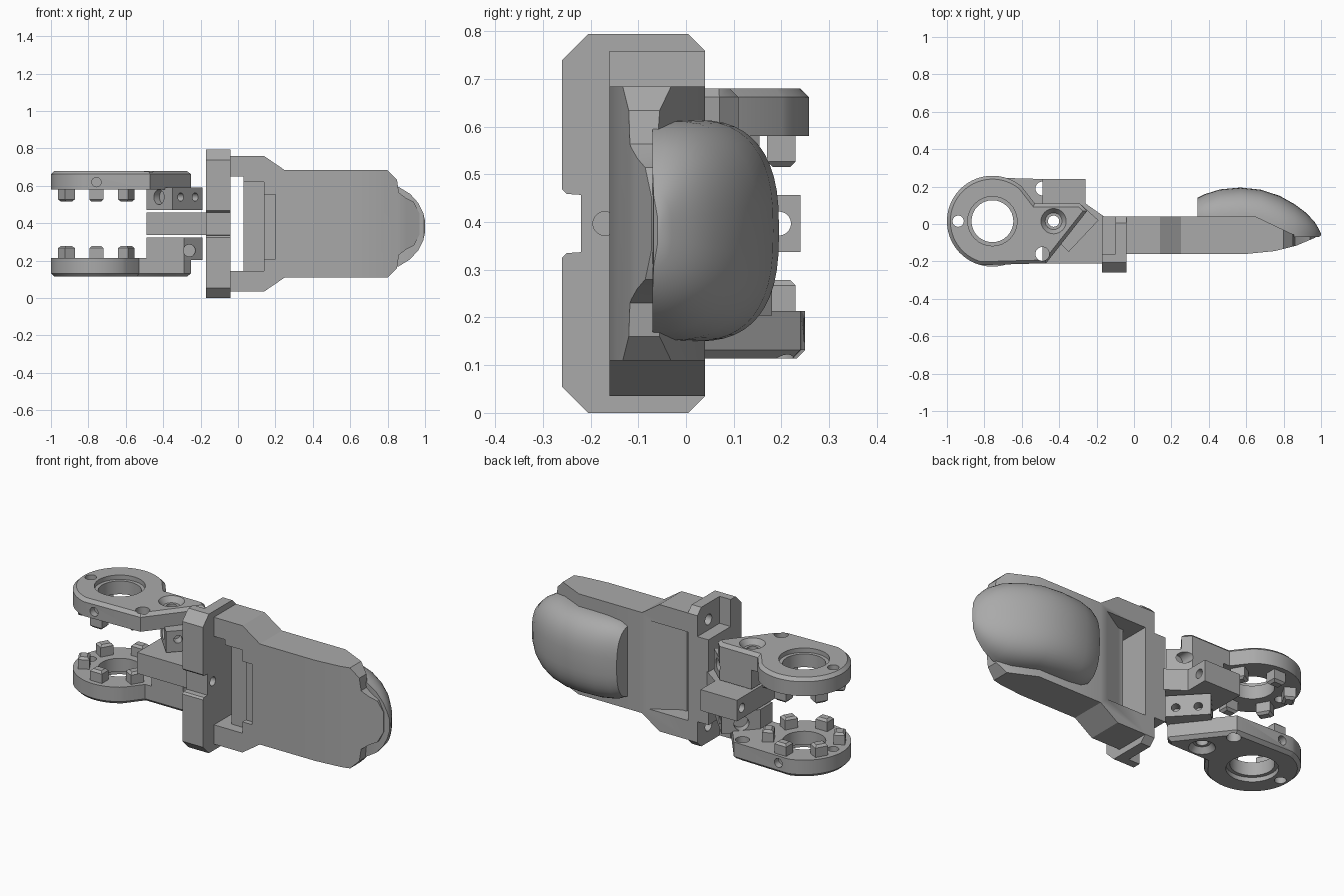
import bpy, bmesh, math
from mathutils import Matrix, Vector

cube = bpy.data.objects.get("Cube")
if cube:
    bpy.data.objects.remove(cube)

grey = bpy.data.materials.new("warm_grey")
grey.use_nodes = True
grey.diffuse_color = (0.4, 0.4, 0.4, 1)
grey.node_tree.nodes["Principled BSDF"].inputs["Base Color"].default_value = (0.4, 0.4, 0.4, 1)

CY, CZ = 0.015, 0.397          # long axis of the model
RX, RR = -0.757, 0.243         # ring centre and radius


def finish(name, bm):
    bmesh.ops.recalc_face_normals(bm, faces=bm.faces)
    me = bpy.data.meshes.new(name)
    bm.to_mesh(me)
    bm.free()
    me.materials.append(grey)
    ob = bpy.data.objects.new(name, me)
    bpy.context.collection.objects.link(ob)
    return ob


def prism(name, pts, axis, lo, hi, chamfer=0):
    """Extrude a 2D outline along an axis, optionally chamfering the far rim."""
    place = {"x": lambda u, v, w: (w, u, v),
             "y": lambda u, v, w: (u, w, v),
             "z": lambda u, v, w: (u, v, w)}[axis]
    bm = bmesh.new()
    a = [bm.verts.new(place(u, v, lo)) for u, v in pts]
    b = [bm.verts.new(place(u, v, hi)) for u, v in pts]
    bm.faces.new(a)
    top = bm.faces.new(b)
    for i in range(len(pts)):
        j = (i + 1) % len(pts)
        bm.faces.new((a[i], a[j], b[j], b[i]))
    if chamfer:
        bmesh.ops.recalc_face_normals(bm, faces=bm.faces)
        bmesh.ops.bevel(bm, geom=list(top.edges), offset=chamfer,
                        segments=1, affect="EDGES")
    return finish(name, bm)


def box(name, x, y, z, chamfer=0):
    return prism(name, [(x[0], y[0]), (x[1], y[0]), (x[1], y[1]), (x[0], y[1])],
                 "z", z[0], z[1], chamfer)


def rod(p, direction, r, depth, r2=None):
    bm = bmesh.new()
    rot = Vector(direction).to_track_quat("Z", "Y").to_matrix().to_4x4()
    bmesh.ops.create_cone(bm, cap_ends=True, segments=32, radius1=r,
                          radius2=r if r2 is None else r2, depth=depth,
                          matrix=Matrix.Translation(p) @ rot)
    return finish("cutter", bm)


def carve(ob, cutters, operation="DIFFERENCE"):
    """Apply booleans and discard the cutters."""
    for c in cutters:
        m = ob.modifiers.new("carve", "BOOLEAN")
        m.operation, m.solver, m.object = operation, "EXACT", c
    dg = bpy.context.evaluated_depsgraph_get()
    me = bpy.data.meshes.new_from_object(ob.evaluated_get(dg))
    ob.modifiers.clear()
    ob.data = me
    for c in cutters:
        bpy.data.objects.remove(c)
    return ob


def flip_z(pts):
    """Complete an outline with its mirror image about the long axis."""
    return pts + [(u, 2 * CZ - v) for u, v in reversed(pts)]


# Upper hinge plate: ring with a short diagonal arm
arc = [math.radians(50 + 205 * i / 40) for i in range(41)]
outline = [(RX + RR * math.cos(t), CY + RR * math.sin(t)) for t in arc]
outline += [(-0.47, -0.21), (-0.25, 0.07), (-0.29, 0.11), (-0.53, 0.11)]
Z, Y = (0, 0, 1), (0, 1, 0)
plate = prism("upper_hinge_plate", outline, "z", 0.58, 0.68, 0.018)
carve(plate, [rod((RX, CY, 0.63), Z, 0.112, 0.3),
              rod((RX, CY, 0.68), Z, 0.132, 0.05),
              rod((-0.94, CY, 0.63), Z, 0.03, 0.3),
              rod((-0.49, -0.16, 0.63), Z, 0.037, 0.3),
              rod((-0.43, CY, 0.63), Z, 0.03, 0.3),
              rod((-0.43, CY, 0.67), Z, 0.045, 0.04, 0.075),
              rod((RX, -0.23, 0.62), Y, 0.025, 0.1)])

# Block under the arm, with screw holes in its slanted face
block = prism("upper_arm_block",
              [(-0.49, 0.11), (-0.29, 0.11), (-0.19, 0.02), (-0.35, -0.15), (-0.49, 0.0)],
              "z", 0.47, 0.59)
slant = (0.73, -0.69, 0)
carve(block, [rod((-0.43, CY, 0.53), Z, 0.03, 0.3),
              rod((-0.31, -0.1, 0.54), slant, 0.022, 0.1),
              rod((-0.23, -0.02, 0.54), slant, 0.022, 0.1),
              rod((-0.42, -0.07, 0.54), (0.7, 0.7, 0), 0.04, 0.08),
              rod((-0.26, 0.09, 0.54), Y, 0.032, 0.12)])

# Six drive pegs around the ring
upper = [plate, block]
for i in range(6):
    t = math.radians(30 + 60 * i)
    peg = box("upper_peg_%d" % (i + 1), (-0.03, 0.03), (-0.037, 0.037), (-0.59, -0.515), 0.012)
    peg.data.transform(Matrix.Translation((RX + 0.185 * math.cos(t), CY + 0.185 * math.sin(t), 0))
                       @ Matrix.Rotation(t, 4, "Z") @ Matrix.Translation((0, 0, 1.105)))
    peg.data.transform(Matrix.Translation((0, 0, 1.105)) @ Matrix.Scale(-1, 4, (0, 0, 1)))
    peg.data.flip_normals()
    peg.data.transform(Matrix.Translation((0, 0, 0.515 - min(v.co.z for v in peg.data.vertices))))
    upper.append(peg)

# Lower hinge half: the upper one turned over about the long axis
turn = (Matrix.Translation((0, CY, CZ)) @ Matrix.Rotation(math.pi, 4, "X")
        @ Matrix.Translation((0, -CY, -CZ)))
for ob in upper:
    low = ob.copy()
    low.data = ob.data.copy()
    low.data.transform(turn)
    low.name = ob.name.replace("upper", "lower")
    bpy.context.collection.objects.link(low)

# Tongue between the hinge halves
tongue = prism("centre_tongue",
               [(-0.49, -0.21), (-0.16, -0.21), (-0.16, 0.04), (-0.26, 0.11),
                (-0.26, 0.24), (-0.49, 0.24)], "z", 0.337, 0.457)
carve(tongue, [rod((-0.43, CY, CZ), Z, 0.03, 0.3),
               rod((-0.4, 0.195, CZ), (1, 0, 0), 0.025, 0.5)])

# Cross flange with a front notch and open corner pockets
flange = prism("cross_flange",
               flip_z([(0.04, 0.035), (0.005, 0), (-0.205, 0), (-0.26, 0.055),
                       (-0.26, 0.325), (-0.25, 0.335), (-0.22, 0.337)]),
               "x", -0.17, -0.04)
carve(flange, [box("cutter", (-0.3, -0.1), (-0.16, 0.2), (0.64, 1)),
               box("cutter", (-0.3, -0.1), (-0.16, 0.2), (-0.2, 0.154)),
               rod((-0.1, -0.06, 0.7), (1, 0, 0), 0.03, 0.3),
               rod((-0.1, -0.06, 0.094), (1, 0, 0), 0.03, 0.3),
               rod((-0.1, -0.17, CZ), (1, 0, 0), 0.025, 0.3)])

# Finger body: front outline intersected with its side profile
body = prism("finger_body",
             flip_z([(-0.045, 0.035), (0.14, 0.035), (0.25, 0.11), (0.8, 0.11),
                     (0.85, 0.16), (0.86, 0.23), (0.9, 0.26), (0.94, 0.28), (0.97, 0.34)]),
             "y", -0.3, 0.3)
side = prism("cutter",
             [(-0.1, -0.16), (0.6, -0.16), (0.75, -0.145), (0.87, -0.115), (1.0, -0.06),
              (0.86, -0.06), (0.65, 0.04), (-0.1, 0.04)], "z", -0.2, 1)
carve(body, [side], "INTERSECT")
carve(body, [box("cutter", (-0.1, 0.03), (-0.4, 0.4), (0.145, 0.65)),
             box("cutter", (-0.1, 0.14), (-0.4, -0.1), (0.145, 0.62)),
             box("cutter", (0.1, 0.2), (-0.4, -0.13), (0.21, 0.555)),
             prism("cutter", [(-0.1, -0.05), (0.06, -0.05), (0.24, 0.06), (-0.1, 0.06)],
                   "z", 0.145, 0.65)])

# Fingertip pad: rounded sections (x, base y, crown y, half width)
sections = [(0.34, 0.02, 0.14, 0.2), (0.38, 0.02, 0.16, 0.22), (0.46, 0.02, 0.185, 0.23),
            (0.57, 0.02, 0.195, 0.232), (0.68, 0.01, 0.183, 0.232), (0.78, -0.04, 0.15, 0.23),
            (0.86, -0.07, 0.105, 0.212), (0.92, -0.07, 0.06, 0.175), (0.965, -0.07, 0.012, 0.125),
            (0.99, -0.068, -0.03, 0.075), (1.0, -0.06, -0.05, 0.03)]
bm = bmesh.new()
loops = []
N = 24
for x, base, crown, half in sections:
    loop = []
    for i in range(N + 1):
        t = math.pi * i / N
        c, s = math.cos(t), math.sin(t)
        z = CZ - 0.015 + half * math.copysign(abs(c) ** 0.75, c)
        loop.append(bm.verts.new((x, base + (crown - base) * max(s, 0) ** 0.8, z)))
    loops.append(loop)
for a, b in zip(loops, loops[1:]):
    for i in range(N + 1):
        j = (i + 1) % (N + 1)
        bm.faces.new((a[i], a[j], b[j], b[i]))
bm.faces.new(loops[0])
bm.faces.new(loops[-1])
finish("fingertip_pad", bm)

# Smooth the rounded surfaces, keep the machined edges crisp
bpy.ops.object.select_all(action="DESELECT")
for ob in bpy.context.collection.objects:
    if ob.type == "MESH":
        ob.select_set(True)
        bpy.context.view_layer.objects.active = ob
bpy.ops.object.shade_smooth_by_angle(angle=math.radians(32))
